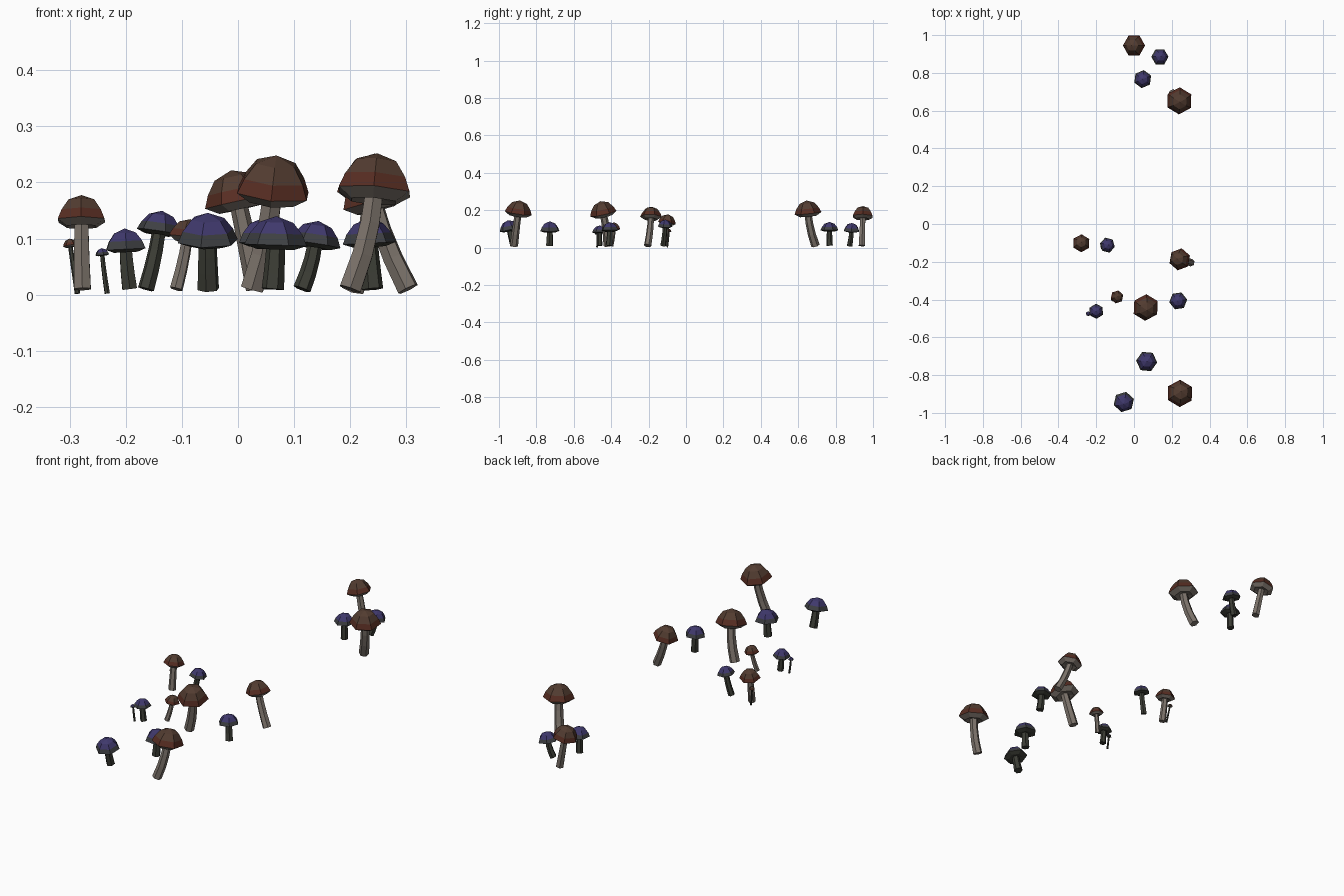
import bpy, bmesh, math
from mathutils import Vector

if "Cube" in bpy.data.objects:
    bpy.data.objects.remove(bpy.data.objects["Cube"])


def mat(name, rgb):
    m = bpy.data.materials.new(name)
    m.diffuse_color = (*rgb, 1)
    m.use_nodes = True
    m.node_tree.nodes["Principled BSDF"].inputs["Base Color"].default_value = m.diffuse_color
    return m


CROWN = mat("brown crown", (0.085, 0.045, 0.030))
RED = mat("rust red cap", (0.095, 0.026, 0.016))
PALE = mat("pale stem", (0.200, 0.170, 0.145))
VIOLET = mat("violet cap", (0.050, 0.040, 0.150))
RIM = mat("grey green rim", (0.048, 0.050, 0.055))
DARK = mat("dark stem", (0.045, 0.047, 0.036))

# cap profiles: (radius, height) in cap radii, from shoulder ring to underside
RED_CAP = dict(apex=0.95, rings=[(0.55, 0.75), (0.84, 0.36), (1, 0.0), (0.62, -0.24), (0.25, -0.15)],
               mats=[CROWN, RED, PALE], slots=[0, 0, 1, 2, 2])
VIOLET_CAP = dict(apex=0.92, rings=[(0.55, 0.72), (0.84, 0.36), (1, 0.0), (0.6, -0.14), (0.25, -0.08)],
                  mats=[VIOLET, RIM, DARK], slots=[0, 0, 1, 2, 2])


def ring(bm, centre, axis, radius, sides, turn):
    u = Vector((0, 1, 0)).cross(axis).normalized()
    v = axis.cross(u)
    return [bm.verts.new(centre + radius * (math.cos(a) * u + math.sin(a) * v))
            for a in (turn + 2 * math.pi * i / sides for i in range(sides))]


def bridge(bm, a, b, slot=0):
    n = len(a)
    for i in range(n):
        bm.faces.new((a[i], a[(i + 1) % n], b[(i + 1) % n], b[i])).material_index = slot


def finish(bm, name, mats):
    bmesh.ops.recalc_face_normals(bm, faces=bm.faces)
    me = bpy.data.meshes.new(name)
    bm.to_mesh(me)
    bm.free()
    for m in mats:
        me.materials.append(m)
    bpy.context.collection.objects.link(bpy.data.objects.new(name, me))


def mushroom(name, style, stem_mat, turn, x, y, top, r, bx, by, sr, tx, ty):
    axis = Vector((tx, ty, 1)).normalized()
    rim = Vector((x, y, top - style["apex"] * r))
    # cap
    bm = bmesh.new()
    apex = bm.verts.new(rim + axis * style["apex"] * r)
    loops = [ring(bm, rim + axis * h * r, axis, q * r, 6, turn) for q, h in style["rings"]]
    for i in range(6):
        bm.faces.new((apex, loops[0][i], loops[0][(i + 1) % 6])).material_index = 0
    for k in range(len(loops) - 1):
        bridge(bm, loops[k], loops[k + 1], style["slots"][k + 1])
    bm.faces.new(loops[-1]).material_index = 2
    finish(bm, name + "_cap", style["mats"])
    # stem: curved from the base into the cap axis
    base = Vector((bx, by, 0.010 if r > 0.02 else 0.002))
    ctrl = rim - axis * (rim.z - base.z) * 0.5
    pts = [base * (1 - t) ** 2 + ctrl * 2 * t * (1 - t) + rim * t * t for t in (0, 0.35, 0.68, 1)]
    bm = bmesh.new()
    loops = []
    for k, p in enumerate(pts):
        d = (pts[min(k + 1, 3)] - pts[max(k - 1, 0)]).normalized()
        loops.append(ring(bm, p, d, sr * (1 - 0.06 * k), 6, turn))
    for a, b in zip(loops, loops[1:]):
        bridge(bm, a, b)
    bm.faces.new(loops[0])
    bm.faces.new(loops[-1])
    finish(bm, name + "_stem", [stem_mat])


# cap x, y, top z, cap radius, base x, y, stem radius, tilt x, y
reds = [
    (0.000, 0.945, 0.223, 0.060, 0.033, 0.940, 0.019, -0.22, 0.02),
    (0.240, 0.652, 0.252, 0.072, 0.205, 0.692, 0.023, 0.05, -0.10),
    (0.242, -0.187, 0.220, 0.059, 0.303, -0.205, 0.020, -0.25, 0.05),
    (0.062, -0.442, 0.250, 0.072, 0.025, -0.418, 0.023, 0.10, -0.22),
    (-0.279, -0.102, 0.178, 0.048, -0.277, -0.120, 0.017, 0.0, 0.15),
    (-0.090, -0.386, 0.135, 0.035, -0.110, -0.400, 0.012, 0.15, 0.05),
    (0.243, -0.897, 0.253, 0.073, 0.200, -0.920, 0.022, 0.08, 0.15),
    (-0.299, -0.090, 0.100, 0.013, -0.286, -0.100, 0.005, -0.15, 0.1),
]
violets = [
    (0.137, 0.885, 0.132, 0.046, 0.114, 0.875, 0.016, 0.15, 0.05),
    (0.046, 0.767, 0.137, 0.048, 0.045, 0.768, 0.017, 0.0, 0.0),
    (-0.141, -0.112, 0.150, 0.041, -0.164, -0.122, 0.015, 0.15, 0.05),
    (0.234, -0.407, 0.136, 0.048, 0.240, -0.412, 0.019, -0.05, 0.0),
    (-0.200, -0.462, 0.118, 0.040, -0.193, -0.462, 0.015, -0.05, 0.0),
    (0.067, -0.728, 0.140, 0.056, 0.062, -0.730, 0.020, 0.03, 0.0),
    (-0.054, -0.942, 0.147, 0.056, -0.053, -0.920, 0.020, 0.0, -0.22),
    (-0.242, -0.475, 0.083, 0.013, -0.233, -0.475, 0.005, -0.1, 0.0),
]
for i, row in enumerate(reds):
    mushroom(f"red_mushroom_{i + 1}", RED_CAP, PALE if row[3] > 0.02 else DARK,
             (0, 0.5, 0.35, 0.5, 0.5, 0.3, 0.5, 0)[i], *row)
for i, row in enumerate(violets):
    mushroom(f"violet_mushroom_{i + 1}", VIOLET_CAP, DARK, 0.4 * i, *row)
